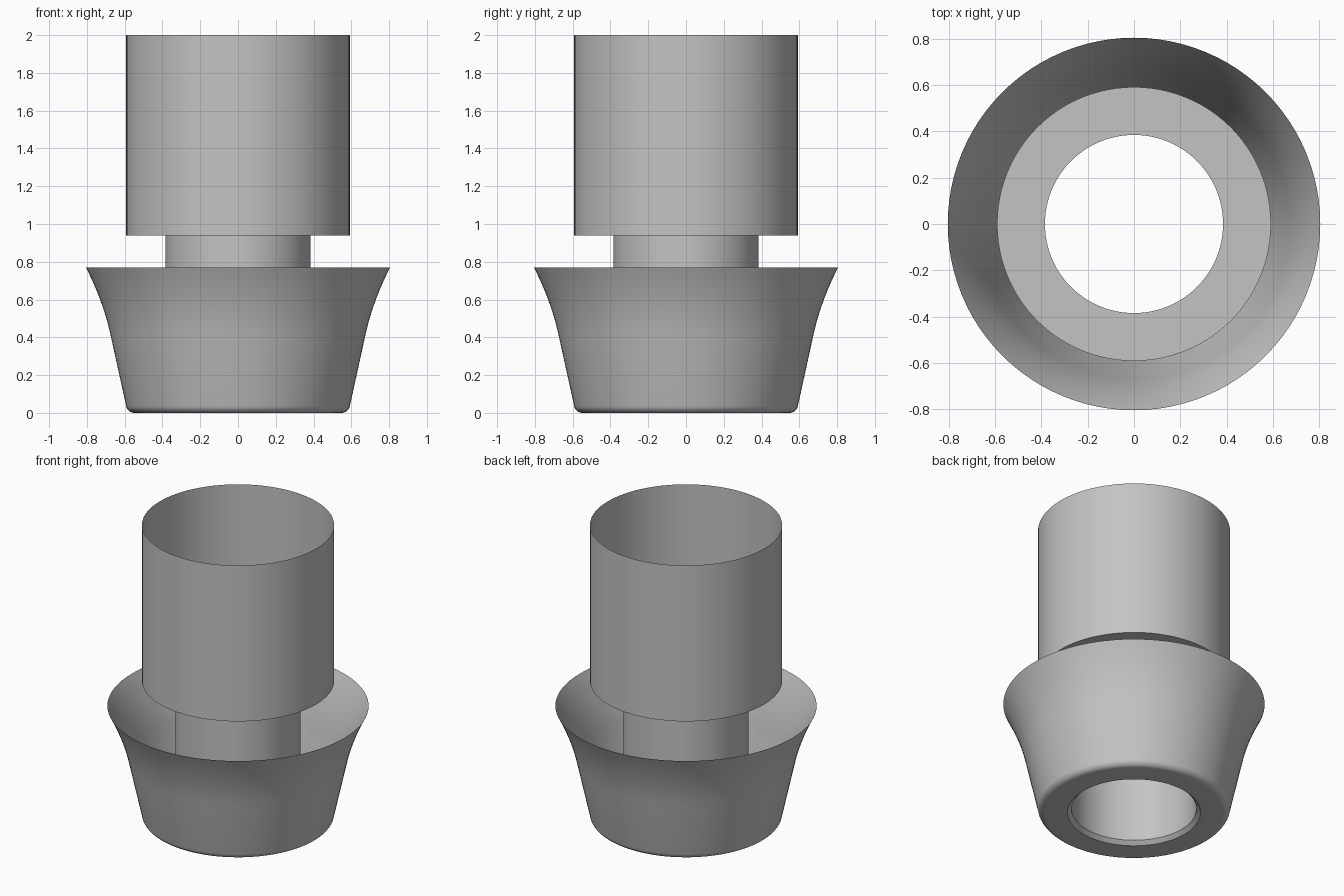
import bpy
import bmesh
from math import sin, cos, pi, radians

SEGMENTS = 96

cube = bpy.data.objects.get("Cube")
if cube:
    bpy.data.objects.remove(cube, do_unlink=True)

grey = bpy.data.materials.new("satin_grey")
grey.use_nodes = True
colour = (0.55, 0.55, 0.55, 1)
grey.diffuse_color = colour
grey.node_tree.nodes["Principled BSDF"].inputs["Base Color"].default_value = colour


def revolve(name, profile):
    """Turn an open (radius, height) profile, listed bottom to top on the outside, about z."""
    bm = bmesh.new()
    rings = []
    for r, z in profile:
        rings.append([bm.verts.new((r * cos(2 * pi * i / SEGMENTS),
                                    r * sin(2 * pi * i / SEGMENTS), z))
                      for i in range(SEGMENTS)])
    for low, high in zip(rings, rings[1:]):
        for i in range(SEGMENTS):
            j = (i + 1) % SEGMENTS
            bm.faces.new((low[i], low[j], high[j], high[i]))
    mesh = bpy.data.meshes.new(name)
    bm.to_mesh(mesh)
    bm.free()
    mesh.materials.append(grey)
    obj = bpy.data.objects.new(name, mesh)
    bpy.context.collection.objects.link(obj)
    bpy.ops.object.select_all(action='DESELECT')
    obj.select_set(True)
    bpy.context.view_layer.objects.active = obj
    bpy.ops.object.shade_smooth_by_angle(angle=radians(30))
    return obj


NECK, BARREL, SHELF = 0.385, 0.592, 0.94

# Open thin-walled barrel with a flat shelf at its foot
revolve("barrel", [(NECK, SHELF), (BARREL, SHELF), (BARREL, 2.0)])

# Narrow through-bore tube joining barrel and cup
revolve("neck", [(NECK, 0.025), (NECK, SHELF)])

# Flared cup: chamfered bore, flat base, rounded foot, straight wall, curved lip
fillet = 0.045
foot = [(0.548 + fillet * sin(a), fillet - fillet * cos(a))
        for a in (radians(80) * i / 8 for i in range(9))]
flare = []
for i in range(13):
    t = 0.37 * i / 12
    flare.append((0.672 + 0.21 * t + 0.405 * t * t, 0.4 + t))
revolve("flared_cup", [(NECK, 0.025), (0.41, 0)] + foot + flare)
